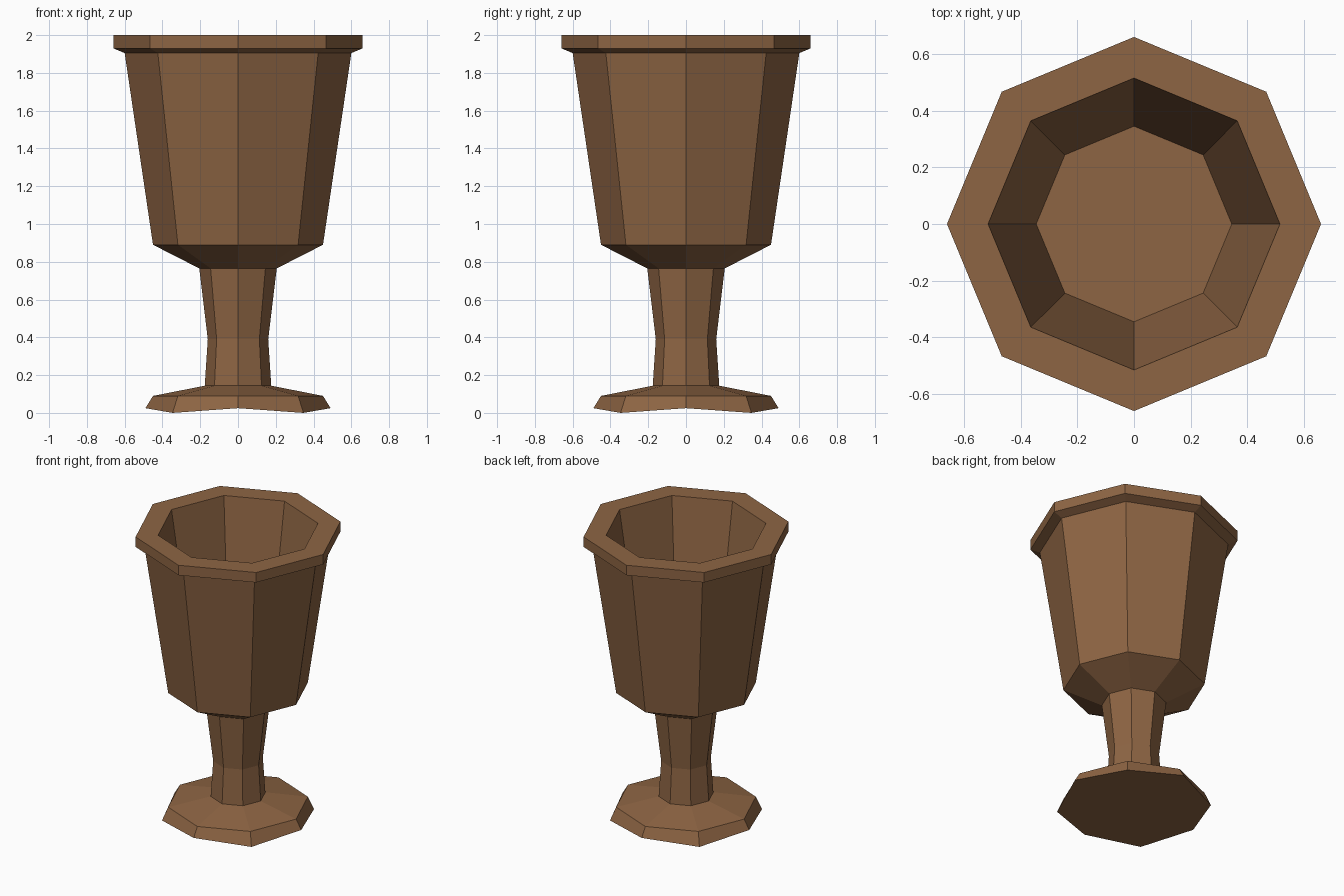
import bpy, bmesh, math

if "Cube" in bpy.data.objects:
    bpy.data.objects.remove(bpy.data.objects["Cube"])

SIDES = 8

wood = bpy.data.materials.new("brown wood")
wood.diffuse_color = (0.27, 0.13, 0.057, 1.0)
wood.use_nodes = True
wood.node_tree.nodes["Principled BSDF"].inputs["Base Color"].default_value = wood.diffuse_color


def lathe(name, profile, rule=None):
    """Eight-sided solid from (radius, z) rings, capped at both ends."""
    bm = bmesh.new()
    rings = []
    for k, (r, z) in enumerate(profile):
        ring = []
        for i in range(SIDES):
            a = 2 * math.pi * i / SIDES
            dz = rule(k, i) if rule else 0.0
            ring.append(bm.verts.new((r * math.cos(a), r * math.sin(a), z + dz)))
        rings.append(ring)
    for lo, hi in zip(rings, rings[1:]):
        for i in range(SIDES):
            j = (i + 1) % SIDES
            bm.faces.new((lo[i], lo[j], hi[j], hi[i]))
    bm.faces.new(rings[0][::-1])
    bm.faces.new(rings[-1])
    mesh = bpy.data.meshes.new(name)
    bm.to_mesh(mesh)
    bm.free()
    mesh.materials.append(wood)
    obj = bpy.data.objects.new(name, mesh)
    bpy.context.collection.objects.link(obj)
    return obj


# Foot: lower edge is slightly uneven, diagonal corners touch the ground
lathe("foot", [(0.49, 0.0), (0.45, 0.09), (0.17, 0.145)],
      lambda k, i: 0.025 if k == 0 and i % 2 == 0 else 0.0)

# Stem: narrow waist, flaring up to the bowl
lathe("stem", [(0.177, 0.13), (0.16, 0.39), (0.205, 0.765)])

# Bowl: underside, wall, rim lip, then the hollow inside and its floor
lathe("bowl", [(0.205, 0.765), (0.45, 0.89), (0.60, 1.905), (0.66, 1.93),
               (0.66, 2.0), (0.515, 2.0), (0.345, 0.92)])
